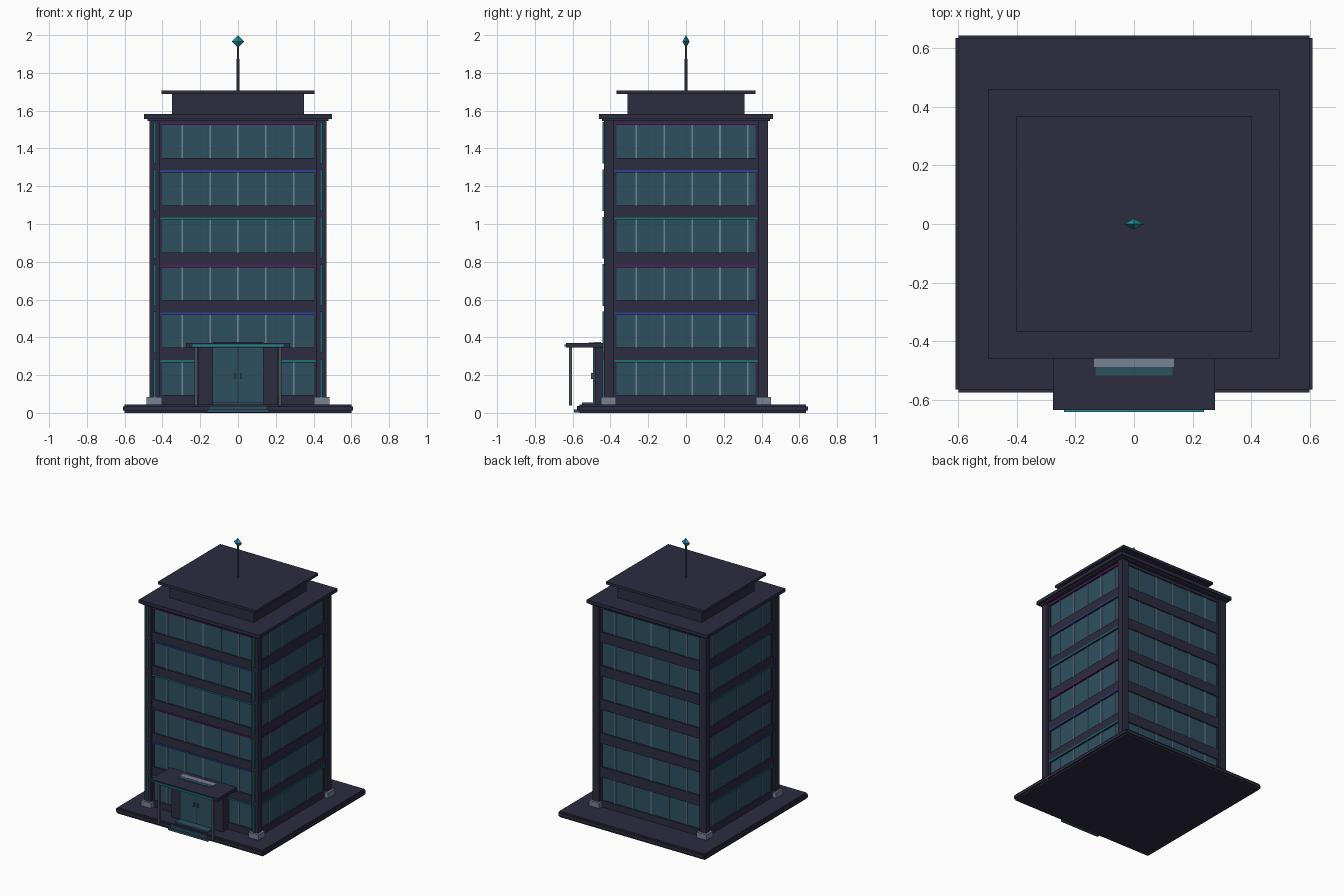
import bpy, bmesh, math

if "Cube" in bpy.data.objects:
    bpy.data.objects.remove(bpy.data.objects["Cube"])


def material(name, rgb):
    m = bpy.data.materials.new(name)
    m.diffuse_color = (*rgb, 1)
    m.use_nodes = True
    m.node_tree.nodes["Principled BSDF"].inputs["Base Color"].default_value = m.diffuse_color
    return m


NAVY = material("dark_navy", (0.026, 0.025, 0.051))
GLASS = material("blue_glass", (0.027, 0.080, 0.118))
STONE = material("pale_stone", (0.19, 0.22, 0.30))
METAL = material("grey_metal", (0.075, 0.078, 0.11))
FRAME = material("window_bar", (0.17, 0.23, 0.29))
TEAL = material("teal_light", (0.010, 0.17, 0.19))
CYAN = material("bright_cyan", (0.012, 0.27, 0.33))
BLUE = material("blue_light", (0.027, 0.053, 0.30))
MAGENTA = material("magenta_light", (0.11, 0.010, 0.12))


def finish(name, bm, mat):
    mesh = bpy.data.meshes.new(name)
    bm.to_mesh(mesh)
    bm.free()
    mesh.materials.append(mat)
    ob = bpy.data.objects.new(name, mesh)
    bpy.context.collection.objects.link(ob)
    return ob


def box(name, x, y, z, mat):
    """Box from (low, high) ranges."""
    bm = bmesh.new()
    bmesh.ops.create_cube(bm, size=1)
    for v in bm.verts:
        for i, (a, b) in enumerate((x, y, z)):
            v.co[i] = (a + b) / 2 + v.co[i] * (b - a)
    return finish(name, bm, mat)


def sym(h):
    return (-h, h)


def side_box(name, side, along, depth, z, mat):
    """Box on one facade: along the wall, outward depth, height."""
    out = depth if side in ("right", "back") else (-depth[1], -depth[0])
    if side in ("front", "back"):
        return box(name, along, out, z, mat)
    return box(name, out, along, z, mat)


# Ground slab with a slim rim
box("ground_slab", sym(0.60), (-0.565, 0.635), (0.0, 0.045), NAVY)
box("slab_rim_sides", sym(0.61), (-0.565, 0.635), (0.012, 0.034), NAVY)
box("slab_rim_ends", sym(0.60), (-0.575, 0.645), (0.012, 0.034), NAVY)

# Tower core and corner pillars with stone feet
CX, CY = 0.44, 0.405
box("tower_core", sym(CX), sym(CY), (0.045, 1.555), NAVY)
for sx in (-1, 1):
    for sy in (-1, 1):
        px = sorted((sx * 0.415, sx * 0.468))
        py = sorted((sy * 0.383, sy * 0.433))
        box("corner_pillar", px, py, (0.045, 1.555), NAVY)
        fx = sorted((sx * 0.402, sx * 0.484))
        fy = sorted((sy * 0.37, sy * 0.45))
        box("pillar_foot", fx, fy, (0.045, 0.085), STONE)

# Storeys: ledges, windows, bars and light strips
FLOORS, PITCH, BAR = 6, 0.251, 0.148
LIGHTS = (TEAL, BLUE, MAGENTA)
for side in ("front", "back", "left", "right"):
    wide = side in ("front", "back")
    face = CY if wide else CX
    half = 0.402 if wide else 0.367
    span = 0.415 if wide else 0.383
    offset = 0.0 if wide else 0.032
    side_box("base_ledge", side, sym(span), (face, face + 0.014), (0.045, 0.095), NAVY)
    for f in range(FLOORS):
        low = 0.095 + f * PITCH
        top = low + 0.173
        next_low = min(low + PITCH, 1.555)
        side_box("window", side, sym(half), (face, face + 0.005), (low, top), GLASS)
        side_box("floor_ledge", side, sym(span), (face, face + 0.014), (top, next_low), NAVY)
        for e in (-1, 1):
            edge = sorted((e * half, e * span))
            side_box("window_jamb", side, edge, (face, face + 0.012), (low, top), NAVY)
        for k in range(-2, 3):
            c = offset + k * BAR
            side_box("window_bar", side, (c - 0.004, c + 0.004),
                     (face, face + 0.010), (low, top), FRAME)
        if side != "back":
            side_box("light_strip", side, sym(span - 0.005), (face, face + 0.018),
                     (top + 0.002, top + 0.013), LIGHTS[f % 3])

# Vertical light strips on the front pillars
for f in range(FLOORS):
    z = 0.065 + f * PITCH
    for x in (-0.441, 0.441):
        box("pillar_light", (x - 0.006, x + 0.006), (-0.443, -0.433), (z, z + 0.22), TEAL)

# Roof, penthouse and lid
box("roof_underside", sym(0.48), sym(0.445), (1.545, 1.56), NAVY)
box("roof_slab", sym(0.498), sym(0.46), (1.557, 1.582), NAVY)
box("penthouse", sym(0.35), sym(0.311), (1.58, 1.69), NAVY)
box("penthouse_lid", sym(0.404), sym(0.368), (1.687, 1.707), NAVY)

# Mast with a diamond tip
bm = bmesh.new()
bmesh.ops.create_cone(bm, cap_ends=True, segments=8, radius1=0.008, radius2=0.006, depth=0.25)
mast = finish("mast", bm, METAL)
mast.location.z = 1.825
bm = bmesh.new()
bmesh.ops.create_cone(bm, segments=4, radius1=1, radius2=0, depth=1)
bmesh.ops.translate(bm, verts=bm.verts, vec=(0, 0, 0.5))
bmesh.ops.mirror(bm, geom=bm.verts[:] + bm.edges[:] + bm.faces[:], axis='Z', merge_dist=0.001)
for v in bm.verts:
    a = math.atan2(v.co.y, v.co.x)
    r = math.hypot(v.co.x, v.co.y)
    if r > 0.5:
        # put the four points on the x and y axes
        q = round(a / (math.pi / 4)) * math.pi / 4
        if abs(math.sin(2 * q)) > 0.5:
            q += math.pi / 4
        v.co.x, v.co.y = math.cos(q), math.sin(q)
    v.co.x *= 0.034
    v.co.y *= 0.019
    v.co.z *= 0.034
bmesh.ops.recalc_face_normals(bm, faces=bm.faces)
tip = finish("diamond_tip", bm, CYAN)
tip.location.z = 1.966

# Entrance: portal, glazed doors, canopy and posts
for s in (-1, 1):
    box("portal_wall", sorted((s * 0.135, s * 0.212)), (-0.482, -0.40), (0.045, 0.35), NAVY)
    box("canopy_post", sorted((s * 0.215, s * 0.231)), (-0.62, -0.604), (0.04, 0.35), METAL)
    box("door", sorted((s * 0.003, s * 0.135)), (-0.492, -0.42), (0.045, 0.348), GLASS)
    box("door_handle", sorted((s * 0.012, s * 0.020)), (-0.502, -0.492), (0.18, 0.21), METAL)
box("door_gap", sym(0.003), (-0.490, -0.42), (0.045, 0.348), NAVY)
box("canopy", sym(0.276), (-0.636, -0.41), (0.347, 0.37), NAVY)
box("canopy_light", sym(0.24), (-0.642, -0.636), (0.352, 0.362), CYAN)
box("canopy_plate", sym(0.137), (-0.488, -0.45), (0.37, 0.374), STONE)
box("canopy_glass", sym(0.132), (-0.517, -0.488), (0.37, 0.373), GLASS)

# Entrance steps
box("lower_step", sym(0.165), (-0.592, -0.50), (0.003, 0.018), GLASS)
box("middle_step", sym(0.15), (-0.578, -0.49), (0.015, 0.036), GLASS)
box("upper_step", sym(0.135), (-0.55, -0.48), (0.034, 0.055), GLASS)
